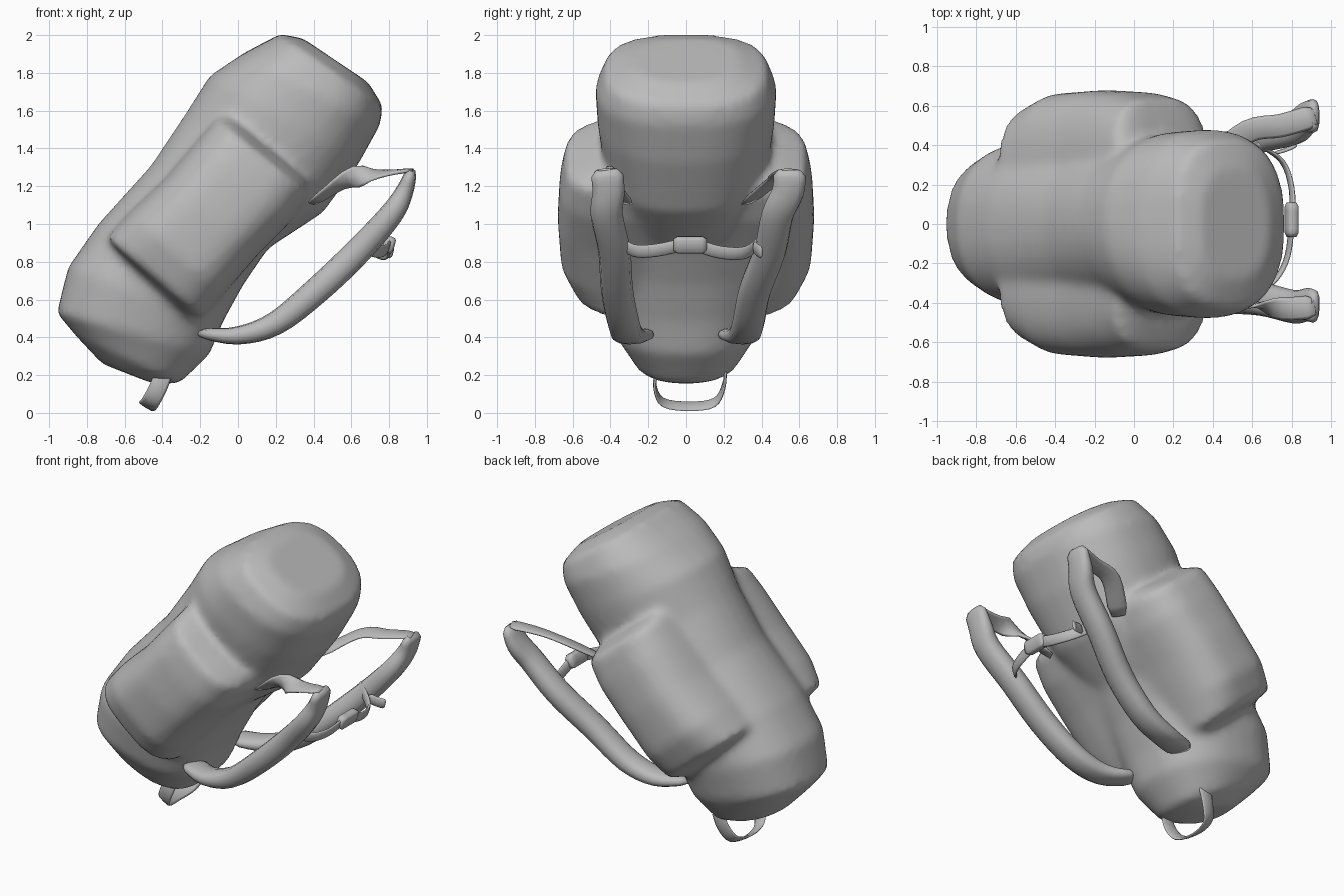
import bpy, bmesh, math
from mathutils import Vector

if "Cube" in bpy.data.objects:
    bpy.data.objects.remove(bpy.data.objects["Cube"])

grey = bpy.data.materials.new("grey fabric")
grey.diffuse_color = (0.5, 0.5, 0.5, 1)
grey.use_nodes = True
grey.node_tree.nodes["Principled BSDF"].inputs["Base Color"].default_value = grey.diffuse_color


def finish(name, bm):
    bmesh.ops.recalc_face_normals(bm, faces=bm.faces)
    for f in bm.faces:
        f.smooth = True
    me = bpy.data.meshes.new(name)
    bm.to_mesh(me)
    bm.free()
    me.materials.append(grey)
    ob = bpy.data.objects.new(name, me)
    bpy.context.collection.objects.link(ob)
    return ob


def skin(bm, rings):
    """Join rings of points into a closed tube."""
    vs = [[bm.verts.new(p) for p in r] for r in rings]
    n = len(vs[0])
    for a, b in zip(vs, vs[1:]):
        for i in range(n):
            j = (i + 1) % n
            bm.faces.new((a[i], a[j], b[j], b[i]))
    bm.faces.new(vs[0])
    bm.faces.new(vs[-1])


def section(c, u, v, powers, n):
    """Rounded-box cross-section with half axes u and v; powers for the +u and -u sides."""
    out = []
    for i in range(n):
        a = 2 * math.pi * i / n
        cu, sv = math.cos(a), math.sin(a)
        e = 2 / (powers[0] if cu > 0 else powers[1])
        out.append(c + u * math.copysign(abs(cu) ** e, cu)
                   + v * math.copysign(abs(sv) ** e, sv))
    return out


def loft(bm, rows, y_in=None, sign=1, back=2.4):
    """Each row: outer edge x,z, back edge x,z, half width (or outer y), outer roundness."""
    rings = []
    for ax, az, bx, bz, y, power in rows:
        cy, hy = (0, y) if y_in is None else (y_in, y - y_in)
        c = Vector(((ax + bx) / 2, cy * sign, (az + bz) / 2))
        u = Vector(((bx - ax) / 2, 0, (bz - az) / 2))
        rings.append(section(c, u, Vector((0, hy, 0)), (back, power), 32))
    skin(bm, rings)


def sweep(name, pts, sides, width, thick, power=2.5, n=10, steps=4, taper=0.0):
    """Strap along a smooth path; sides = width direction at start and end."""
    P = [Vector(p) for p in pts]
    P = [2 * P[0] - P[1]] + P + [2 * P[-1] - P[-2]]
    path = []
    for k in range(1, len(P) - 2):
        a, b, c, d = P[k - 1:k + 3]
        for s in range(steps):
            t = s / steps
            path.append(0.5 * (2 * b + (c - a) * t + (2 * a - 5 * b + 4 * c - d) * t * t
                               + (3 * b - a - 3 * c + d) * t ** 3))
    path.append(P[-2])
    s0, s1 = Vector(sides[0]), Vector(sides[1])
    rings, last = [], len(path) - 1
    for i, p in enumerate(path):
        tan = (path[min(i + 1, last)] - path[max(i - 1, 0)]).normalized()
        side = s0.lerp(s1, i / last)
        side = (side - tan * side.dot(tan)).normalized()
        nor = tan.cross(side)
        k = 0.7 if i in (0, last) else 1
        th = thick * k * (1 - taper * (1 - math.sin(math.pi * i / last)))
        rings.append(section(p, side * width / 2 * k, nor * th / 2, (power, power), n))
    bm = bmesh.new()
    skin(bm, rings)
    return finish(name, bm)


# Leaning bag with a bulging pocket on each side, blended into one skin
bag = bmesh.new()
loft(bag, [
    (-0.72, 0.26, -0.45, 0.155, 0.15, 2.4),
    (-0.86, 0.41, -0.31, 0.155, 0.27, 2.4),
    (-0.96, 0.53, -0.15, 0.31, 0.37, 2.4),
    (-0.90, 0.77, -0.08, 0.48, 0.42, 2.4),
    (-0.74, 1.00, 0.03, 0.68, 0.43, 2.3),
    (-0.46, 1.31, 0.16, 0.87, 0.42, 2.1),
    (-0.28, 1.58, 0.45, 1.06, 0.43, 2.1),
    (-0.15, 1.785, 0.64, 1.32, 0.47, 2.2),
    (0.03, 1.905, 0.75, 1.52, 0.48, 2.5),
    (0.22, 2.005, 0.77, 1.62, 0.43, 2.8),
    (0.34, 1.985, 0.69, 1.75, 0.28, 2.8)])
for s in (-1, 1):
    loft(bag, [
        (-0.63, 0.84, -0.26, 0.49, 0.42, 3.2),
        (-0.70, 0.93, -0.18, 0.50, 0.59, 3.2),
        (-0.58, 1.06, -0.07, 0.63, 0.665, 3.2),
        (-0.39, 1.24, 0.11, 0.84, 0.68, 3.2),
        (-0.23, 1.43, 0.28, 1.01, 0.67, 3.2),
        (-0.12, 1.56, 0.38, 1.15, 0.64, 3.2),
        (-0.08, 1.59, 0.39, 1.21, 0.50, 3.2)], y_in=0.2, sign=s, back=3.2)
bag_ob = finish("bag_body", bag)
rm = bag_ob.modifiers.new("blend", 'REMESH')
rm.mode = 'VOXEL'
rm.voxel_size = 0.025
rm.use_smooth_shade = True
sm = bag_ob.modifiers.new("soften", 'SMOOTH')
sm.factor = 0.5
sm.iterations = 10

# Padded shoulder straps and the flat bands that tie them to the bag
for label, s, top, bend in (("left", -1, 0.42, 0.43), ("right", 1, 0.55, 0.50)):
    mid = 0.5 * (0.36 + top)
    sweep(label + "_shoulder_strap", [
        (-0.19, s * 0.23, 0.42), (0.0, s * 0.30, 0.41), (0.2, s * 0.33, 0.475),
        (0.42, s * 0.365, 0.65), (0.64, s * (mid - 0.01), 0.86),
        (0.81, s * (mid + 0.03), 1.05), (0.88, s * (top - 0.01), 1.17),
        (0.92, s * top, 1.285)],
        [(0, 1, 0), (0, 1, 0)], 0.17, 0.145, n=12, taper=0.6)
    sweep(label + "_upper_band", [
        (0.92, s * top, 1.285), (0.75, s * bend, 1.265),
        (0.58, s * (bend - 0.03), 1.235), (0.39, s * 0.32, 1.11)],
        [(0, 1, 0), (0.1, s * 0.8, 0.4)], 0.12, 0.025, n=8)

# Chest strap with its buckle
sweep("chest_strap", [
    (0.62, -0.36, 0.92), (0.72, -0.28, 0.86), (0.78, -0.16, 0.86),
    (0.80, 0.02, 0.89), (0.80, 0.18, 0.85), (0.75, 0.32, 0.85), (0.62, 0.41, 0.93)],
    [(0.3, 0, 1), (0.3, 0, 1)], 0.07, 0.02, n=8)
sweep("chest_buckle", [(0.80, -0.065, 0.89), (0.80, 0.02, 0.89), (0.80, 0.11, 0.89)],
      [(0.3, 0, 1), (0.3, 0, 1)], 0.09, 0.06, power=4, n=12)
sweep("strap_tail", [(0.72, 0.36, 0.88), (0.78, 0.38, 0.86), (0.82, 0.40, 0.85)],
      [(0.3, 0, 1), (0.3, 0, 1)], 0.07, 0.02, n=8)

# Carry loop under the bag
sweep("bottom_loop", [
    (-0.38, -0.15, 0.25), (-0.42, -0.165, 0.14), (-0.465, -0.12, 0.055),
    (-0.485, 0.02, 0.035), (-0.465, 0.15, 0.055), (-0.42, 0.20, 0.14),
    (-0.38, 0.21, 0.25)],
    [(0.85, 0, -0.53), (0.85, 0, -0.53)], 0.095, 0.018, n=8)
